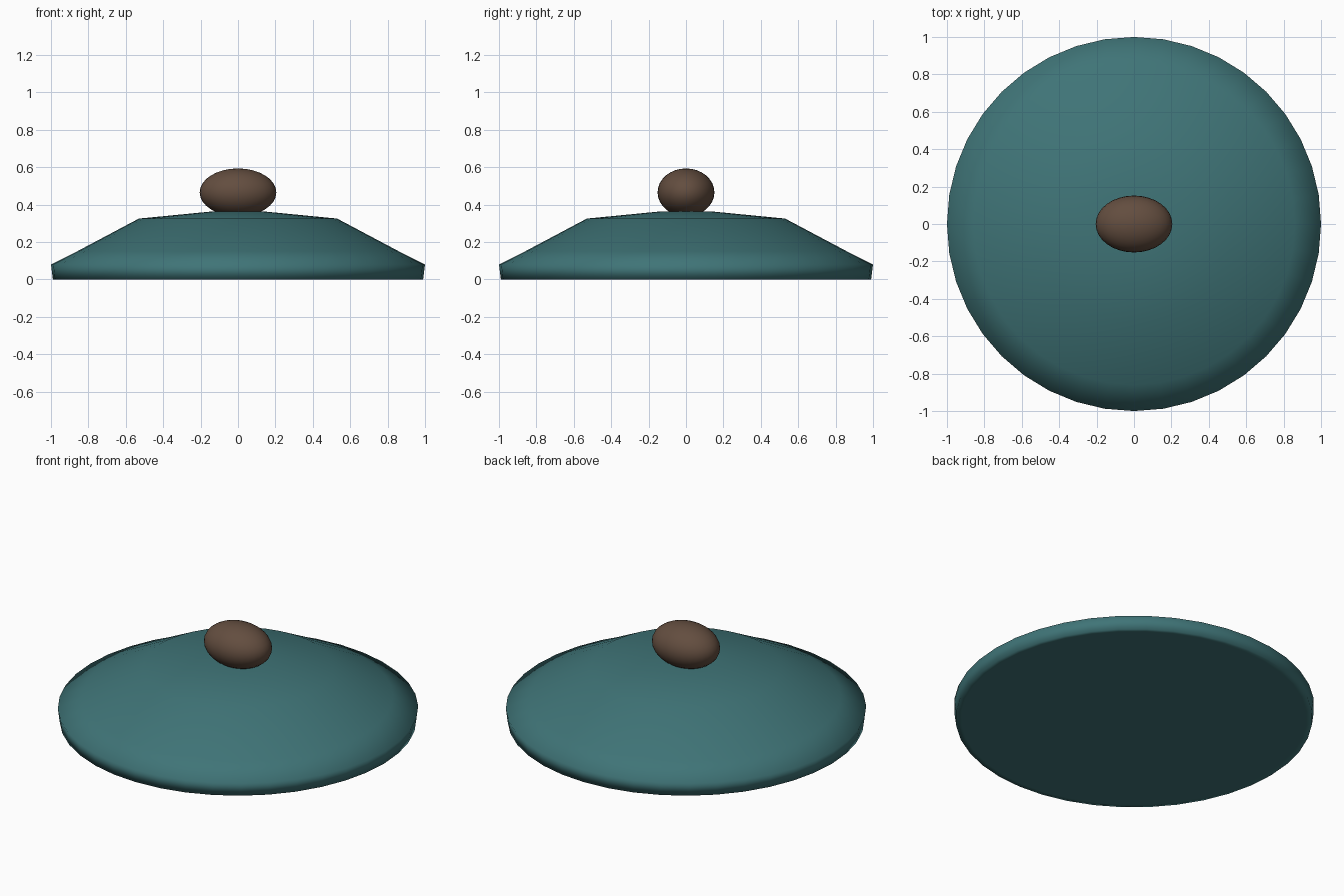
import bpy, bmesh, math
from mathutils import Matrix

if "Cube" in bpy.data.objects:
    bpy.data.objects.remove(bpy.data.objects["Cube"])


def material(name, rgb):
    mat = bpy.data.materials.new(name)
    mat.diffuse_color = (*rgb, 1)
    mat.use_nodes = True
    mat.node_tree.nodes["Principled BSDF"].inputs["Base Color"].default_value = mat.diffuse_color
    return mat


def finish(name, bm, mat):
    bmesh.ops.recalc_face_normals(bm, faces=bm.faces)
    mesh = bpy.data.meshes.new(name)
    bm.to_mesh(mesh)
    bm.free()
    mesh.shade_smooth()
    mesh.materials.append(mat)
    obj = bpy.data.objects.new(name, mesh)
    bpy.context.collection.objects.link(obj)
    return obj


def lathe(name, profile, sides, mat):
    bm = bmesh.new()
    rings = [[bm.verts.new((r * math.cos(2 * math.pi * i / sides),
                            r * math.sin(2 * math.pi * i / sides), z))
              for i in range(sides)] for r, z in profile]
    for low, high in zip(rings, rings[1:]):
        for i in range(sides):
            j = (i + 1) % sides
            bm.faces.new((low[i], low[j], high[j], high[i]))
    bm.faces.new(rings[0][::-1])
    bm.faces.new(rings[-1])
    return finish(name, bm, mat)


teal = material("teal_glaze", (0.05, 0.175, 0.185))
brown = material("brown_wood", (0.125, 0.075, 0.05))

# Lid: flat underside, short rim, sloping shoulder and nearly flat crown
lathe("lid", [(0.96, 0), (0.99, 0), (1.0, 0.08), (0.86, 0.15),
              (0.53, 0.325), (0.15, 0.362)], 40, teal)

# Knob: oval ball sunk slightly into the crown
bm = bmesh.new()
bmesh.ops.create_uvsphere(bm, u_segments=32, v_segments=16, radius=1,
                          matrix=Matrix.Translation((0, 0, 0.465))
                          @ Matrix.Diagonal((0.205, 0.152, 0.128, 1)))
finish("knob", bm, brown)
